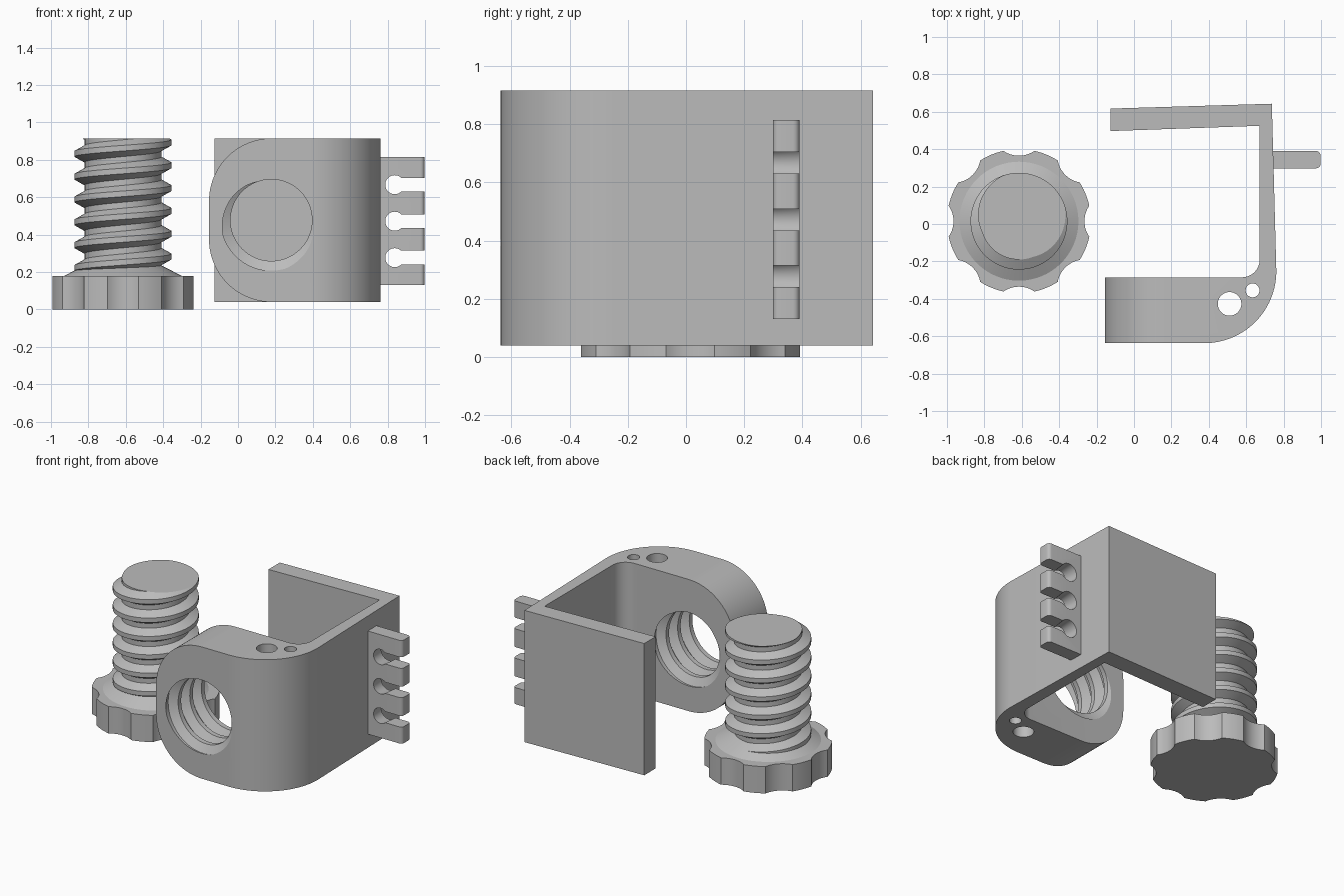
import bpy, bmesh
from math import pi, sin, cos, radians
from mathutils import Matrix, Vector

if "Cube" in bpy.data.objects:
    bpy.data.objects.remove(bpy.data.objects["Cube"], do_unlink=True)

GREY = (0.5, 0.5, 0.5, 1)
grey = bpy.data.materials.new("plain grey")
grey.use_nodes = True
grey.diffuse_color = GREY
grey.node_tree.nodes["Principled BSDF"].inputs["Base Color"].default_value = GREY

# Turns local z towards the front (-y) and local y upwards
TO_FRONT = Matrix.Rotation(pi / 2, 4, 'X')
PITCH, CREST, FLANK = 0.122, 0.015, 0.030
BOTTOM, TOP = 0.04, 0.915
MID = (BOTTOM + TOP) / 2


def finish(name, bm, matrix=Matrix()):
    bmesh.ops.remove_doubles(bm, verts=bm.verts, dist=1e-5)
    bmesh.ops.recalc_face_normals(bm, faces=bm.faces)
    bm.transform(matrix)
    mesh = bpy.data.meshes.new(name)
    bm.to_mesh(mesh)
    bm.free()
    mesh.materials.append(grey)
    ob = bpy.data.objects.new(name, mesh)
    bpy.context.collection.objects.link(ob)
    return ob


def arc(cx, cy, r, a0, a1, n=16):
    """Points on an arc, angles in degrees."""
    angles = [radians(a0 + (a1 - a0) * i / n) for i in range(n + 1)]
    return [(cx + r * cos(a), cy + r * sin(a)) for a in angles]


def prism(name, pts, z0, z1, matrix=Matrix()):
    bm = bmesh.new()
    face = bm.faces.new([bm.verts.new((x, y, z0)) for x, y in pts])
    out = bmesh.ops.extrude_face_region(bm, geom=[face], use_keep_orig=True)
    top = [g for g in out["geom"] if isinstance(g, bmesh.types.BMVert)]
    bmesh.ops.translate(bm, verts=top, vec=(0, 0, z1 - z0))
    return finish(name, bm, matrix)


def cone(name, r0, r1, z0, z1, matrix=Matrix(), n=64):
    bm = bmesh.new()
    bmesh.ops.create_cone(bm, cap_ends=True, segments=n, radius1=r0, radius2=r1,
                          depth=z1 - z0)
    bm.transform(Matrix.Translation((0, 0, (z0 + z1) / 2)))
    return finish(name, bm, matrix)


def thread(name, root, crest, z0, z1, start, matrix, n=72):
    """Right-handed trapezoid thread, cut flat at z0 and z1."""
    def radius(z, turn):
        d = (z - start) / PITCH - turn
        d = abs(d - round(d)) * PITCH
        return crest + (root - crest) * min(max((d - CREST) / FLANK, 0), 1)

    turns = range(int((z0 - start) / PITCH) - 3, int((z1 - start) / PITCH) + 3)
    offsets = (-CREST - FLANK, -CREST, CREST, CREST + FLANK)
    bm = bmesh.new()
    cols = []
    for i in range(n + 1):
        t = i / n
        a = 2 * pi * (i % n) / n
        col = []
        for k in turns:
            for off in offsets:
                z = min(max(start + PITCH * (k + t) + off, z0), z1)
                r = radius(z, t)
                col.append(bm.verts.new((r * cos(a), r * sin(a), z)))
        cols.append(col)
    for a, b in zip(cols, cols[1:]):
        for j in range(len(a) - 1):
            bm.faces.new((a[j], b[j], b[j + 1], a[j + 1]))
    for end in (0, -1):
        bm.faces.new([c[end] for c in cols[:-1]])
    return finish(name, bm, matrix)


def cut(ob, cutters):
    for c in cutters:
        c.hide_render = True
        mod = ob.modifiers.new("cut", 'BOOLEAN')
        mod.operation, mod.solver, mod.object = 'DIFFERENCE', 'EXACT', c
        bpy.context.view_layer.objects.active = ob
        bpy.ops.object.modifier_apply(modifier=mod.name)
        bpy.data.objects.remove(c, do_unlink=True)


# Screw: scalloped knob, conical collar and threaded shaft
at_screw = Matrix.Translation((-0.615, 0.015, 0))
outline = []
for i in range(8):
    a = 45 * i
    mid = radians(a)
    outline += arc(0.4955 * cos(mid), 0.4955 * sin(mid), 0.1455, a + 214.8, a + 145.2, 10)
    outline += arc(0, 0, 0.385, a + 12.5, a + 32.5, 6)[1:-1]
knob = prism("screw_knob", outline, 0, 0.178, at_screw)
collar = cone("screw_collar", 0.322, 0.2, 0.176, 0.238, at_screw)
shaft = thread("screw_shaft", 0.205, 0.259, 0.17, TOP, 0.893, at_screw)

# Bracket: thick front arm, thin side wall and slightly tilted back arm
profile = [(-0.125, 0.617), (-0.125, 0.497), (0.672, 0.525)]
profile += arc(0.577, -0.19, 0.095, 0, -90)
profile += [(-0.155, -0.285), (-0.155, -0.637)]
profile += arc(0.376, -0.252, 0.385, -90, 0, 32)
profile += [(0.737, 0.643)]
bracket = prism("bracket", profile, BOTTOM, TOP)

# Round the free end of the front arm, top and bottom
R = 0.335
low = arc(0.18, BOTTOM + R, R, 180, 270, 24)
low = [(-0.3, BOTTOM + R)] + low + [(0.18, -0.1), (-0.3, -0.1)]
high = [(x, 2 * MID - z) for x, z in low]
cut(bracket, [prism("end_cutter", pts, 0.2, 0.75, TO_FRONT) for pts in (low, high)])

# Threaded hole through the front arm and two plain vertical holes
at_hole = Matrix.Translation((0.178, 0, MID)) @ TO_FRONT
cut(bracket, [thread("thread_cutter", 0.218, 0.27, 0.2, 0.72, 0.555, at_hole)])
for x, y, r in ((0.511, -0.427, 0.063), (0.634, -0.355, 0.037)):
    cut(bracket, [cone("hole_cutter", r, r, -0.2, 1.2, Matrix.Translation((x, y, 0)), 40)])

# Comb on the side wall with keyhole slots
tip = arc(0.975, 0.32, 0.022, -90, 0, 5) + arc(0.975, 0.368, 0.022, 0, 90, 5)
comb = prism("cable_comb", [(0.72, 0.298)] + tip + [(0.72, 0.39)], 0.13, 0.815)
for z in (0.277, 0.472, 0.667):
    slot = [(0.83, z - 0.037), (1.1, z - 0.037), (1.1, z + 0.037), (0.83, z + 0.037)]
    cut(comb, [prism("slot_cutter", slot, -0.5, -0.2, TO_FRONT)])
    at_bulb = Matrix.Translation((0.838, 0, z)) @ TO_FRONT
    cut(comb, [cone("bulb_cutter", 0.06, 0.049, -0.4, -0.28, at_bulb, 40)])

# Smooth the curved surfaces, keep the edges sharp
bpy.ops.object.select_all(action='DESELECT')
for ob in (knob, collar, shaft, bracket, comb):
    ob.select_set(True)
bpy.context.view_layer.objects.active = bracket
bpy.ops.object.shade_smooth_by_angle(angle=radians(25))
